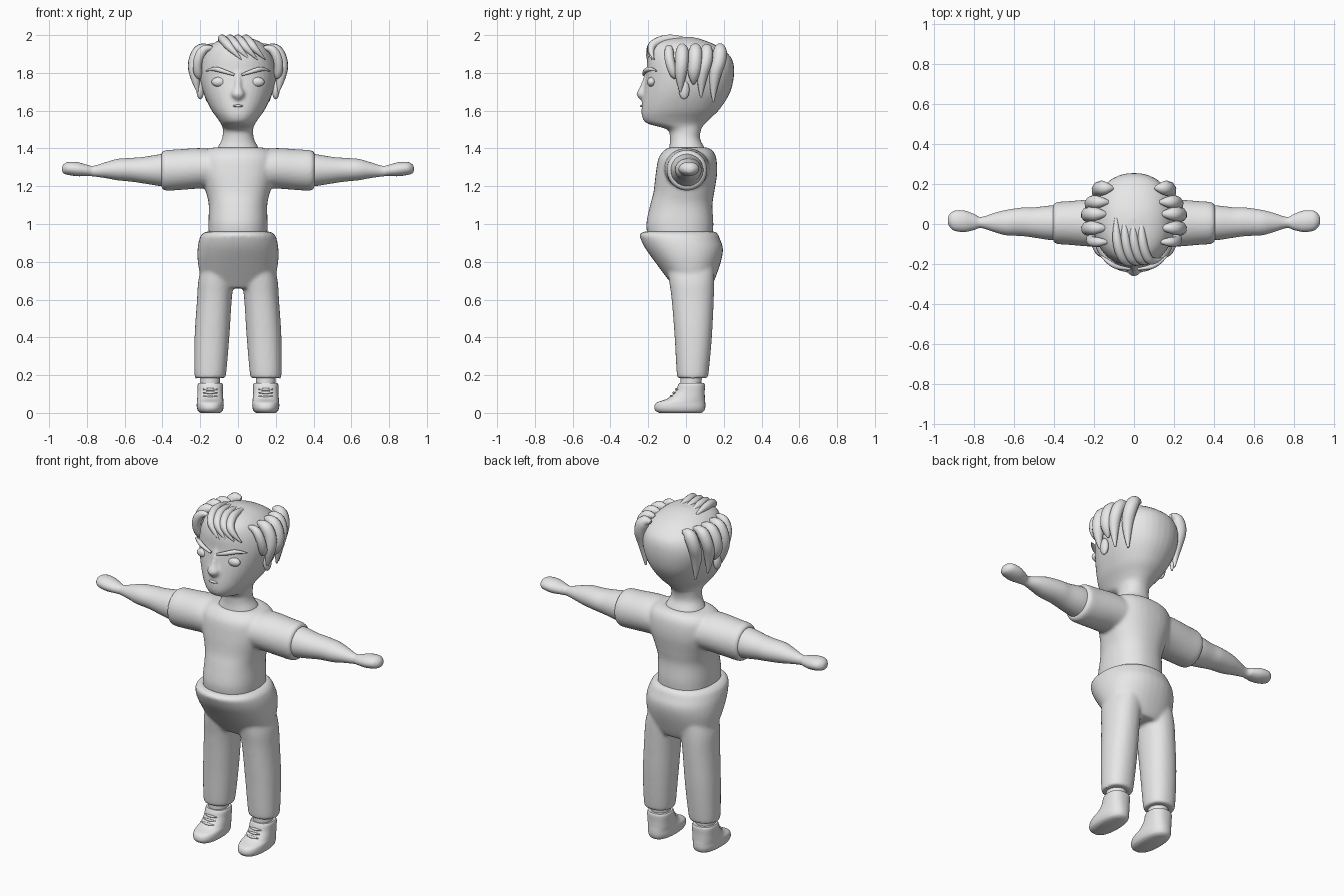
import bpy
import bmesh
from math import cos, sin, pi, sqrt
from mathutils import Vector

cube = bpy.data.objects.get("Cube")
if cube:
    bpy.data.objects.remove(cube, do_unlink=True)

GREY = (0.8, 0.8, 0.8, 1)
clay = bpy.data.materials.new("plain grey")
clay.use_nodes = True
clay.diffuse_color = GREY
clay.node_tree.nodes["Principled BSDF"].inputs["Base Color"].default_value = GREY


def select_only(objects):
    bpy.ops.object.select_all(action='DESELECT')
    for item in objects:
        item.select_set(True)
    bpy.context.view_layer.objects.active = objects[0]


def finish(obj):
    obj.data.materials.clear()
    obj.data.materials.append(clay)
    select_only([obj])
    bpy.ops.object.shade_smooth_by_angle(angle=pi / 4)
    return obj


def smooth_stations(stations, steps=5):
    """Pass a smooth curve through the cross-section table."""
    rows = [Vector(row) for row in stations]
    result = []
    for i in range(len(rows) - 1):
        before, start = rows[max(i - 1, 0)], rows[i]
        end, after = rows[i + 1], rows[min(i + 2, len(rows) - 1)]
        tan_a, tan_b = (end - before) / 2, (after - start) / 2
        for k in range(steps):
            t = k / steps
            result.append(start + tan_a * t
                          + (3 * (end - start) - 2 * tan_a - tan_b) * t ** 2
                          + (2 * (start - end) + tan_a + tan_b) * t ** 3)
    return result + [rows[-1]]


def loft(name, stations, axis='z', side=1, power=2.0, sides=36):
    """Skin rounded sections: position, front y, back y, centre, half width."""
    bm = bmesh.new()
    rings = []
    for pos, front, back, mid, half in smooth_stations(stations):
        ring = []
        for i in range(sides):
            a = 2 * pi * i / sides
            u = abs(cos(a)) ** (2 / power) * (1 if cos(a) > 0 else -1)
            v = abs(sin(a)) ** (2 / power) * (1 if sin(a) > 0 else -1)
            across = mid + half * u
            y = (front + back) / 2 + (back - front) / 2 * v
            point = (across, y, pos) if axis == 'z' else (pos, y, across)
            ring.append(bm.verts.new((point[0] * side, point[1], point[2])))
        rings.append(ring)
    for low, high in zip(rings, rings[1:]):
        for i in range(sides):
            j = (i + 1) % sides
            bm.faces.new((low[i], low[j], high[j], high[i]))
    bm.faces.new(rings[0])
    bm.faces.new(rings[-1])
    bmesh.ops.recalc_face_normals(bm, faces=bm.faces)
    mesh = bpy.data.meshes.new(name)
    bm.to_mesh(mesh)
    bm.free()
    obj = bpy.data.objects.new(name, mesh)
    bpy.context.collection.objects.link(obj)
    return finish(obj)


def blend(name, parts, rounds=6):
    """Fuse overlapping parts into one softly joined skin."""
    select_only(parts)
    bpy.ops.object.join()
    obj = parts[0]
    obj.name = name
    fuse = obj.modifiers.new("fuse", 'REMESH')
    fuse.mode = 'VOXEL'
    fuse.voxel_size = 0.009
    soften = obj.modifiers.new("soften", 'SMOOTH')
    soften.iterations = rounds
    for modifier in ("fuse", "soften"):
        bpy.ops.object.modifier_apply(modifier=modifier)
    return finish(obj)


def strand(name, path, radii, thickness):
    """Tapered round strand along a soft path."""
    curve = bpy.data.curves.new(name, 'CURVE')
    curve.dimensions = '3D'
    curve.bevel_depth = thickness
    curve.bevel_resolution = 3
    curve.resolution_u = 6
    curve.use_fill_caps = True
    spline = curve.splines.new('NURBS')
    spline.points.add(len(path) - 1)
    for point, place, radius in zip(spline.points, path, radii):
        point.co = (*place, 1)
        point.radius = radius
    spline.order_u = 3
    spline.use_endpoint_u = True
    obj = bpy.data.objects.new(name, curve)
    bpy.context.collection.objects.link(obj)
    select_only([obj])
    bpy.ops.object.convert(target='MESH')
    return finish(bpy.context.object)


def ball(name, place, size):
    bpy.ops.mesh.primitive_uv_sphere_add(segments=24, ring_count=14, location=place)
    obj = bpy.context.object
    obj.name = name
    obj.scale = size
    return finish(obj)


# Head, neck and nose
skull = loft("skull", [
    (1.36, -.1, .11, 0, .12), (1.4, -.09, .1, 0, .11), (1.45, -.085, .075, 0, .085),
    (1.5, -.1, .08, 0, .08), (1.53, -.2, .1, 0, .09), (1.56, -.23, .13, 0, .11),
    (1.61, -.235, .18, 0, .145), (1.7, -.225, .235, 0, .185), (1.8, -.21, .255, 0, .205),
    (1.88, -.205, .24, 0, .19), (1.94, -.185, .17, 0, .15), (1.975, -.13, .09, 0, .095),
    (1.99, -.04, .03, 0, .03)], power=2.2)
nose = loft("nose", [
    (1.65, -.235, -.19, 0, .012), (1.685, -.262, -.19, 0, .036),
    (1.73, -.243, -.19, 0, .02), (1.8, -.218, -.18, 0, .014)])
blend("head", [skull, nose], rounds=4)
ball("lips", (0, -.232, 1.625), (.028, .011, .007))

# Eyes, brows, ears and side locks
LOCKS = [(-.09, -.06, 1.77, .025), (-.02, -.03, 1.7, .034), (.05, .04, 1.74, .036),
         (.11, .08, 1.67, .033), (.18, .145, 1.65, .036)]
for side, label in ((1, "left"), (-1, "right")):
    ball(f"{label}_eye", (.1 * side, -.182, 1.752), (.04, .024, .026))
    ball(f"{label}_ear", (.2 * side, -.01, 1.71), (.02, .028, .05))
    strand(f"{label}_brow",
           [(.02 * side, -.225, 1.79), (.08 * side, -.22, 1.81),
            (.13 * side, -.19, 1.825), (.17 * side, -.155, 1.81)],
           (.5, 1, 1, .2), .013)
    for top, tip, low, size in LOCKS:
        hug = sqrt(1 - ((top - .01) / .26) ** 2)
        strand(f"{label}_side_lock",
               [(.14 * hug * side, top, 1.93), (.19 * hug * side, top, 1.94),
                (.235 * hug * side, top, 1.87), (.23 * hug * side, tip, 1.78),
                (.215 * hug * side, tip, low)],
               (.3, 1, 1.05, .95, .15), size)

# Fringe swept across the forehead
for i in range(4):
    x = -.09 + i * .042
    strand("fringe_lock",
           [(x, .03, 1.97), (x, -.05, 1.985), (x + .015, -.14, 1.975),
            (x + .05, -.2, 1.93), (x + .11, -.205 + i * .012, 1.87)],
           (.3, 1, 1.1, 1, .1), .022)

# Shirt with short sleeves
shirt = [loft("trunk", [
    (.92, -.2, .14, 0, .155), (1, -.21, .145, 0, .157), (1.1, -.19, .14, 0, .155),
    (1.17, -.172, .15, 0, .17), (1.27, -.16, .165, 0, .2), (1.35, -.145, .16, 0, .2),
    (1.39, -.115, .14, 0, .17), (1.405, -.09, .11, 0, .13)], power=2.3)]
for side in (1, -1):
    shirt.append(loft("sleeve", [
        (.1, -.12, .13, 1.29, .1), (.2, -.115, .125, 1.295, .107),
        (.32, -.105, .115, 1.287, .108), (.385, -.1, .11, 1.284, .107),
        (.405, -.088, .098, 1.284, .095)], axis='x', side=side))
blend("shirt", shirt, rounds=8)

# Trousers
trousers = [loft("hips", [
    (.66, -.06, .13, 0, .13), (.7, -.09, .15, 0, .19), (.8, -.165, .185, 0, .213),
    (.87, -.215, .196, 0, .214), (.92, -.24, .18, 0, .205), (.945, -.245, .17, 0, .193),
    (.96, -.225, .155, 0, .17)], power=2.2)]
for side in (1, -1):
    trousers.append(loft("leg", [
        (.185, -.035, .105, .147, .07), (.2, -.048, .118, .147, .083),
        (.4, -.06, .137, .138, .092), (.6, -.076, .147, .125, .092),
        (.7, -.09, .15, .115, .095), (.78, -.1, .15, .1, .09)], side=side, power=2.2))
blend("trousers", trousers, rounds=8)

# Arms, ankles and shoes
for side, label in ((1, "left"), (-1, "right")):
    loft(f"{label}_arm", [
        (.36, -.08, .09, 1.285, .09), (.42, -.08, .092, 1.285, .083),
        (.5, -.068, .083, 1.285, .07), (.56, -.06, .082, 1.287, .063),
        (.64, -.056, .07, 1.288, .056), (.7, -.04, .055, 1.285, .042),
        (.765, -.02, .035, 1.28, .028), (.8, -.03, .05, 1.284, .03),
        (.85, -.04, .067, 1.29, .037), (.9, -.033, .066, 1.294, .034),
        (.925, -.01, .045, 1.292, .022), (.932, .01, .025, 1.291, .005)],
        axis='x', side=side)
    loft(f"{label}_ankle", [
        (.13, -.03, .08, .147, .052), (.2, -.03, .085, .147, .053)], side=side)
    loft(f"{label}_shoe", [
        (0, -.14, .08, .147, .05), (.01, -.16, .095, .147, .064),
        (.03, -.168, .102, .147, .071), (.055, -.155, .102, .147, .071),
        (.075, -.1, .1, .147, .069), (.11, -.058, .099, .147, .067),
        (.145, -.043, .1, .147, .067), (.158, -.036, .096, .147, .062)],
        side=side, power=2.4)
    for i in range(3):
        drop, y = .018 * i, -.056 - .014 * i
        strand(f"{label}_shoe_lace",
               [((.147 + offset) * side, y + abs(offset) * .3, .125 - drop)
                for offset in (-.038, -.015, .015, .038)],
               (.4, 1, 1, .4), .007)
